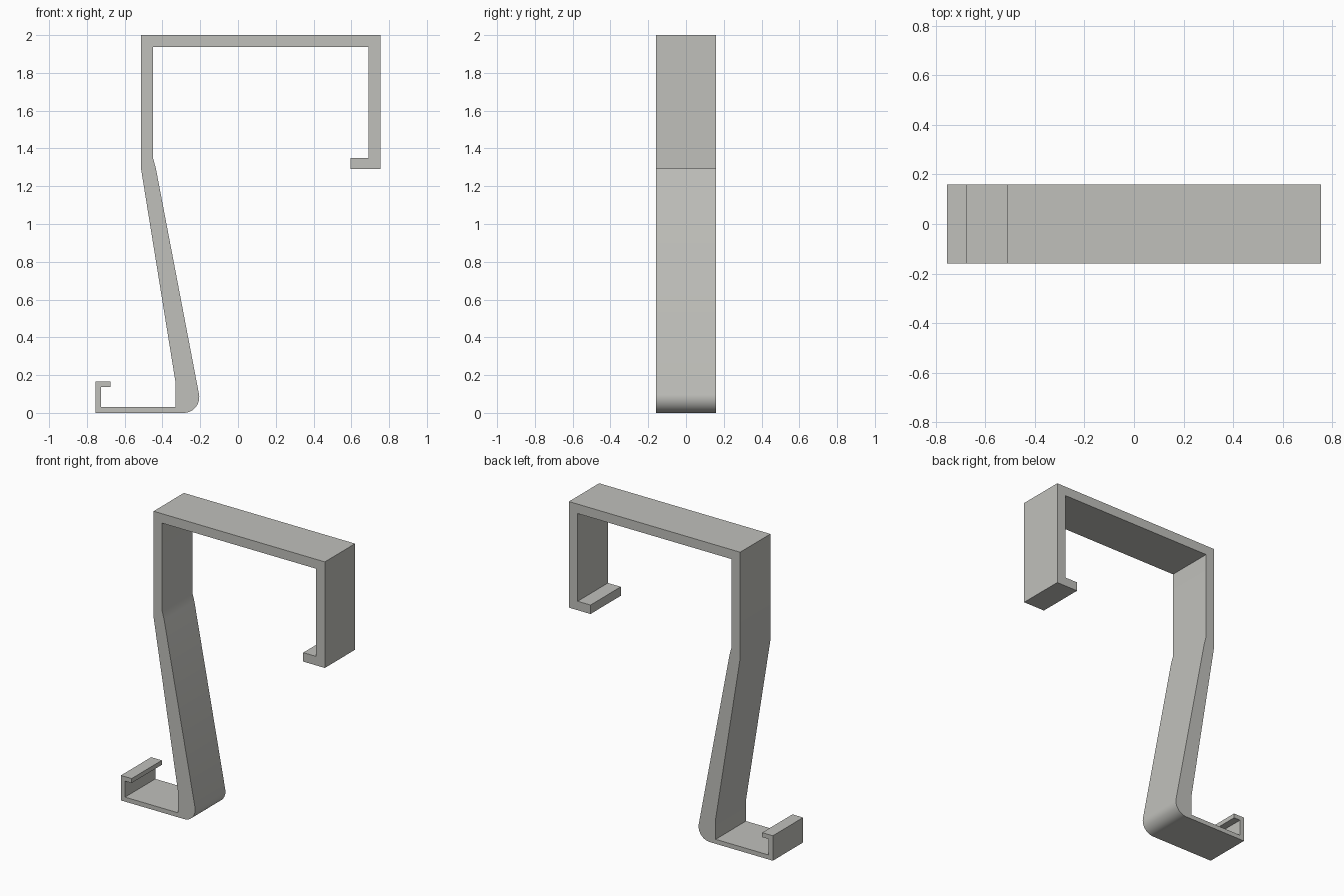
import bpy, bmesh, math

if "Cube" in bpy.data.objects:
    bpy.data.objects.remove(bpy.data.objects["Cube"])

HALF_DEPTH = 0.16

grey = bpy.data.materials.new("warm_grey")
grey.diffuse_color = (0.53, 0.53, 0.50, 1)
grey.use_nodes = True
grey.node_tree.nodes["Principled BSDF"].inputs["Base Color"].default_value = grey.diffuse_color

# Side profile of the bent strip: over-door hook, sloping arm, rounded heel, small lip
upper_hook = [(-0.513, 1.29), (-0.513, 2.0), (0.755, 2.0), (0.755, 1.29), (0.595, 1.29),
              (0.595, 1.35), (0.69, 1.35), (0.69, 1.937), (-0.45, 1.937), (-0.45, 1.35),
              (-0.435, 1.295)]
heel_centre, heel_radius = (-0.288, 0.083), 0.083
heel = [(heel_centre[0] + heel_radius * math.cos(a), heel_centre[1] + heel_radius * math.sin(a))
        for a in (math.radians(10 - 100 * i / 12) for i in range(13))]
lower_hook = [(-0.755, 0.0), (-0.755, 0.167), (-0.676, 0.167), (-0.676, 0.137),
              (-0.724, 0.137), (-0.724, 0.03), (-0.332, 0.03), (-0.332, 0.17)]
profile = upper_hook + heel + lower_hook

# Extrude the profile across the strip width
bm = bmesh.new()
face = bm.faces.new([bm.verts.new((x, -HALF_DEPTH, z)) for x, z in profile])
extruded = bmesh.ops.extrude_face_region(bm, geom=[face])
moved = [v for v in extruded["geom"] if isinstance(v, bmesh.types.BMVert)]
bmesh.ops.translate(bm, verts=moved, vec=(0, 2 * HALF_DEPTH, 0))
bmesh.ops.recalc_face_normals(bm, faces=bm.faces)
mesh = bpy.data.meshes.new("hook_strip")
bm.to_mesh(mesh)
bm.free()
mesh.materials.append(grey)

strip = bpy.data.objects.new("hook_strip", mesh)
bpy.context.collection.objects.link(strip)
bpy.context.view_layer.objects.active = strip
strip.select_set(True)
bpy.ops.object.shade_smooth_by_angle(angle=math.radians(30))
